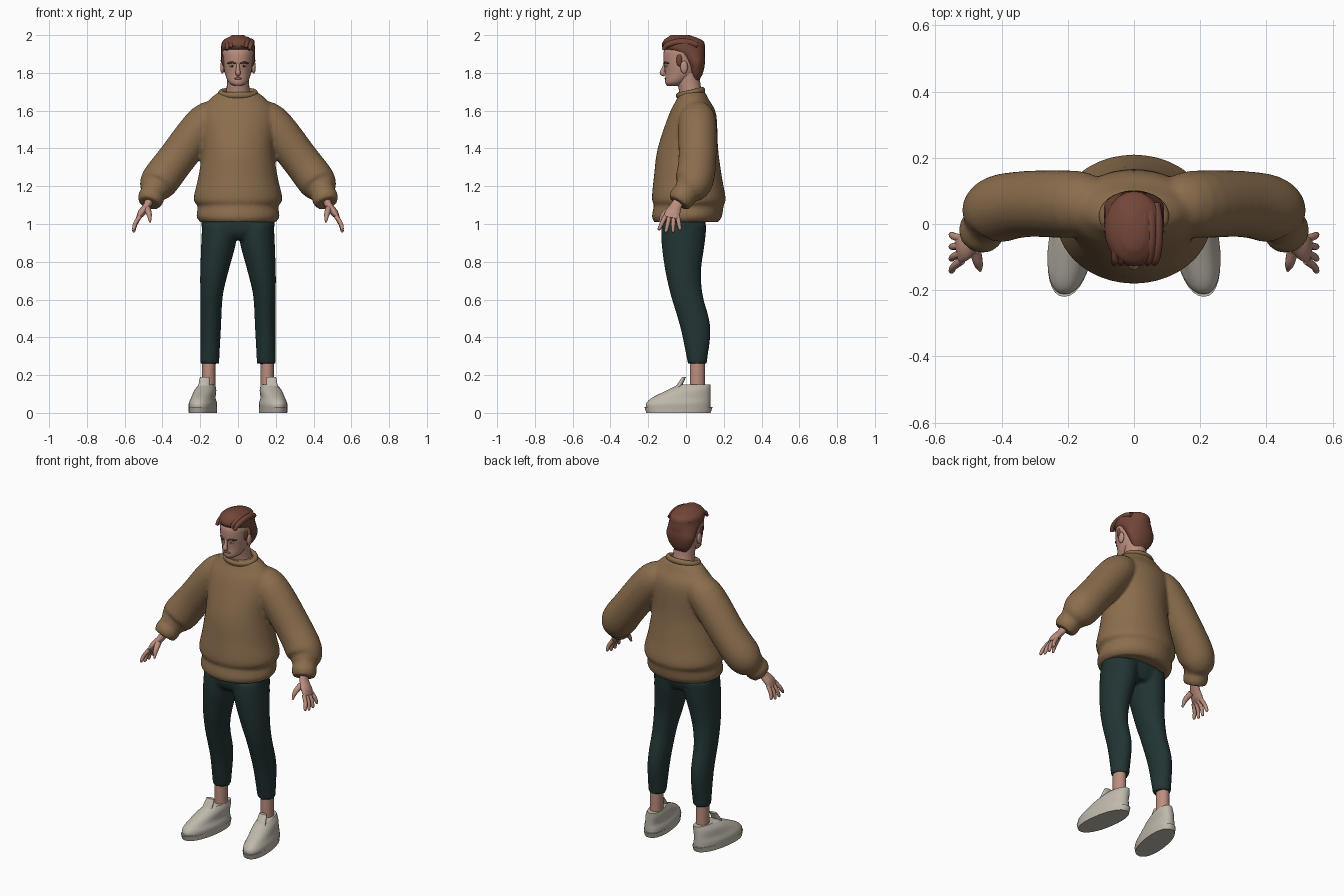
import bpy, bmesh, math
from mathutils import Vector

if "Cube" in bpy.data.objects:
    bpy.data.objects.remove(bpy.data.objects["Cube"])


def material(name, *rgb):
    mat = bpy.data.materials.new(name)
    mat.use_nodes = True
    mat.diffuse_color = (*rgb, 1)
    shader = mat.node_tree.nodes["Principled BSDF"]
    shader.inputs["Base Color"].default_value = (*rgb, 1)
    shader.inputs["Roughness"].default_value = 0.8
    return mat


skin = material("skin", .5, .27, .21)
lip_pink = material("lip pink", .38, .16, .13)
auburn = material("auburn hair", .17, .06, .04)
wool = material("brown wool", .26, .155, .075)
cloth = material("dark green cloth", .016, .034, .034)
off_white = material("off white shoe", .52, .48, .41)
eye_white = material("eye white", .55, .5, .46)
dark_iris = material("dark iris", .03, .02, .02)


def spline(keys, steps=5):
    """Smooth curve through keys of any size, so few keys are needed."""
    keys = [Vector(key) for key in keys]
    keys = [2 * keys[0] - keys[1], *keys, 2 * keys[-1] - keys[-2]]
    curve = []
    for a, b, c, d in zip(keys, keys[1:], keys[2:], keys[3:]):
        for step in range(steps):
            t = step / steps
            cubic = t * (3 * (b - c) + d - a)
            curve.append(b + (c - a + (2 * a - 5 * b + 4 * c - d + cubic) * t) * (t / 2))
    return curve + [keys[-2]]


def level(*keys):
    """Level rings from keys of height, front, back and half width or inner, outer."""
    rings = []
    for z, front, back, *sides in keys:
        outer = sides[-1]
        inner = sides[0] if len(sides) > 1 else -outer
        rings.append(((inner + outer) / 2, (front + back) / 2, z,
                      (outer - inner) / 2, (back - front) / 2))
    return rings


def mirrored(rings):
    return [(-x, *rest) for x, *rest in rings]


def skin_rings(bm, keys, along, sides, power):
    """Join rings, either level or square to the path they follow."""
    rings = spline(keys)
    centres = [Vector(ring[:3]) for ring in rings]
    span = centres[-1] - centres[0]
    across_y = abs(span.y) < 0.8 * span.length
    reference = Vector((0, 1, 0)) if across_y else Vector((1, 0, 0))
    loops = []
    for i, ring in enumerate(rings):
        u, v = Vector((1, 0, 0)), Vector((0, 1, 0))
        if along:
            before, after = centres[max(i - 1, 0)], centres[min(i + 1, len(rings) - 1)]
            tangent = (after - before).normalized()
            u = reference.cross(tangent).normalized()
            v = tangent.cross(u)
        loop = []
        for k in range(sides):
            angle = math.tau * k / sides
            c, s = math.cos(angle), math.sin(angle)
            p = ring[3] * math.copysign(abs(c) ** (2 / power), c)
            q = ring[-1] * math.copysign(abs(s) ** (2 / power), s)
            loop.append(bm.verts.new(centres[i] + u * p + v * q))
        loops.append(loop)
    for low, high in zip(loops, loops[1:]):
        for k in range(sides):
            bm.faces.new((low[k - 1], low[k], high[k], high[k - 1]))
    bm.faces.new(loops[0])
    bm.faces.new(loops[-1])


def finish(name, bm, mat, pair):
    bmesh.ops.recalc_face_normals(bm, faces=bm.faces)
    mesh = bpy.data.meshes.new(name)
    bm.to_mesh(mesh)
    bm.free()
    mesh.materials.append(mat)
    obj = bpy.data.objects.new(name, mesh)
    bpy.context.collection.objects.link(obj)
    bpy.ops.object.select_all(action="DESELECT")
    bpy.context.view_layer.objects.active = obj
    obj.select_set(True)
    bpy.ops.object.shade_smooth_by_angle(angle=math.radians(50))
    if pair:
        obj.modifiers.new("pair", "MIRROR").use_mirror_merge = False
    return obj


def part(name, mat, *lofts, along=False, pair=False, sides=24, power=2, shear=0):
    bm = bmesh.new()
    for keys in lofts:
        skin_rings(bm, keys, along, sides, power)
    for vert in bm.verts:
        vert.co.x += shear * vert.co.y
    return finish(name, bm, mat, pair)


def ball(name, mat, centre, size, pair=False):
    bm = bmesh.new()
    bmesh.ops.create_uvsphere(bm, u_segments=16, v_segments=10, radius=1)
    bmesh.ops.scale(bm, verts=bm.verts, vec=size)
    bmesh.ops.translate(bm, verts=bm.verts, vec=centre)
    finish(name, bm, mat, pair)


def blend(obj):
    """Fuse overlapping volumes into one soft garment."""
    remesh = obj.modifiers.new("fuse", "REMESH")
    remesh.mode, remesh.voxel_size, remesh.use_smooth_shade = "VOXEL", .01, True
    soften = obj.modifiers.new("soften", "SMOOTH")
    soften.factor, soften.iterations = .5, 5


# Sweater: body, hem band, puffed sleeves and cuffs
body = level((1.09, -.16, .19, .2), (1.13, -.18, .21, .235), (1.25, -.17, .19, .21),
             (1.4, -.15, .17, .19), (1.58, -.09, .16, .2), (1.66, -.05, .12, .15),
             (1.7, -.04, .1, .1))
hem = level((1.01, -.17, .17, .2), (1.04, -.18, .19, .22), (1.1, -.17, .2, .21))
sleeve = [(.08, .06, 1.57, .07), (.17, .06, 1.54, .1), (.33, .06, 1.34, .1),
          (.42, .04, 1.22, .1), (.45, 0, 1.17, .07)]
cuff = [(.45, 0, 1.18, .06), (.46, -.02, 1.14, .07), (.47, -.04, 1.11, .06)]
arm = [sleeve, cuff, mirrored(sleeve), mirrored(cuff)]
sweater = part("sweater", wool, body, hem, sides=40)
sleeves = part("sleeves", wool, *arm, along=True)
bpy.ops.object.select_all(action="DESELECT")
sleeves.select_set(True)
sweater.select_set(True)
bpy.context.view_layer.objects.active = sweater
bpy.ops.object.join()
blend(sweater)

# Ribbed collar, tipped towards the front
bpy.ops.mesh.primitive_torus_add(major_radius=.09, minor_radius=.016, major_segments=40,
                                 location=(0, .024, 1.694),
                                 rotation=(math.radians(13), 0, 0))
collar = bpy.context.object
collar.name = "collar"
collar.scale.y = .75
collar.data.materials.append(wool)
bpy.ops.object.shade_smooth()

# Trousers: hips and two legs
hips = level((.92, -.1, .08, .12), (.97, -.13, .1, .19), (1.08, -.13, .11, .19))
leg = level((.26, .01, .11, .1, .2), (.45, -.03, .13, .09, .2), (.62, -.08, .09, .08, .2),
            (.75, -.11, .08, .05, .2), (.9, -.13, .1, .01, .195), (1, -.13, .11, 0, .19))
blend(part("trousers", cloth, hips, leg, mirrored(leg)))

# Ankles and shoes, toes turned out
part("ankles", skin, level((.1, .02, .1, .12, .19), (.3, .02, .1, .12, .19)), pair=True)
turned = dict(pair=True, sides=32, power=2.2, shear=-.14)
part("shoe_soles", off_white,
     level((0, -.21, .13, .11, .25), (.03, -.22, .14, .11, .25)), **turned)
part("shoe_uppers", off_white,
     level((.02, -.21, .13, .11, .25), (.05, -.21, .13, .11, .25), (.08, -.18, .13, .12, .24),
           (.12, -.1, .13, .12, .23), (.15, -.04, .13, .13, .21)), **turned)
part("shoe_tongues", off_white,
     level((.1, -.08, -.04, .14, .21), (.19, -.02, 0, .15, .2)), **turned)

# Hands: palm, four fingers and thumb
part("palms", skin, [(.46, -.02, 1.15, .03, .03), (.48, -.05, 1.1, .02, .03),
                     (.51, -.07, 1.06, .02, .04), (.53, -.08, 1.03, .01, .04)],
     along=True, pair=True)
fingers = [[(.48, -.08, 1.08, .018), (.47, -.12, 1.05, .014), (.465, -.14, 1.01, .005)]]
for i in range(4):
    base = Vector((.52, -.11 + .022 * i, 1.04, .012))
    tip = Vector((.555, -.145 + .038 * i, .95 + .012 * abs(i - 1.5), .004))
    knuckle = base.lerp(tip, .5) + Vector((.006, 0, 0, .003))
    nail = base.lerp(tip, .9) + Vector((0, 0, 0, .004))
    fingers.append([base, knuckle, nail, tip])
part("fingers", skin, *fingers, along=True, pair=True, sides=12)

# Neck, head and face
part("neck", skin, level((1.66, -.03, .1, .07), (1.72, -.04, .08, .06), (1.8, -.06, .07, .06)))
part("head", skin, level((1.73, -.1, -.04, .02), (1.75, -.11, 0, .05), (1.8, -.11, .06, .07),
                         (1.87, -.12, .08, .08), (1.93, -.11, .08, .08), (1.97, -.04, .03, .03)))
part("nose", skin, [(0, -.11, 1.85, .008), (0, -.12, 1.82, .01), (0, -.125, 1.8, .014),
                    (0, -.11, 1.79, .01)], along=True)
ball("ears", skin, (.083, -.01, 1.83), (.011, .02, .034), pair=True)
ball("lips", lip_pink, (0, -.105, 1.77), (.023, .008, .006))
ball("eyes", eye_white, (.03, -.1, 1.836), (.014, .012, .006), pair=True)
ball("irises", dark_iris, (.03, -.108, 1.836), (.005, .006, .005), pair=True)
part("eyebrows", auburn, [(.012, -.117, 1.85, .004), (.035, -.11, 1.855, .005),
                          (.055, -.09, 1.85, .004)], along=True, pair=True, sides=8)

# Hair: shaped cap, sideburns and locks swept back from the forehead
part("hair", auburn, level((1.76, .03, .07, .04), (1.8, .02, .09, .07), (1.85, 0, .1, .09),
                           (1.89, -.04, .1, .09), (1.93, -.12, .1, .09),
                           (1.97, -.12, .09, .08), (2, -.08, .02, .03)))
ball("sideburns", auburn, (.075, -.035, 1.87), (.012, .016, .036), pair=True)
locks = []
for i in range(-3, 4):
    lock = []
    for turn in range(0, 180, 36):
        rise, run = math.sin(math.radians(turn)), math.cos(math.radians(turn))
        lock.append((.02 * i + .01 * rise, -.02 - .1 * run,
                     1.94 + .042 * rise - .002 * i * i, .008 + .01 * rise))
    locks.append(lock)
part("hair_locks", auburn, *locks, along=True, sides=12)
